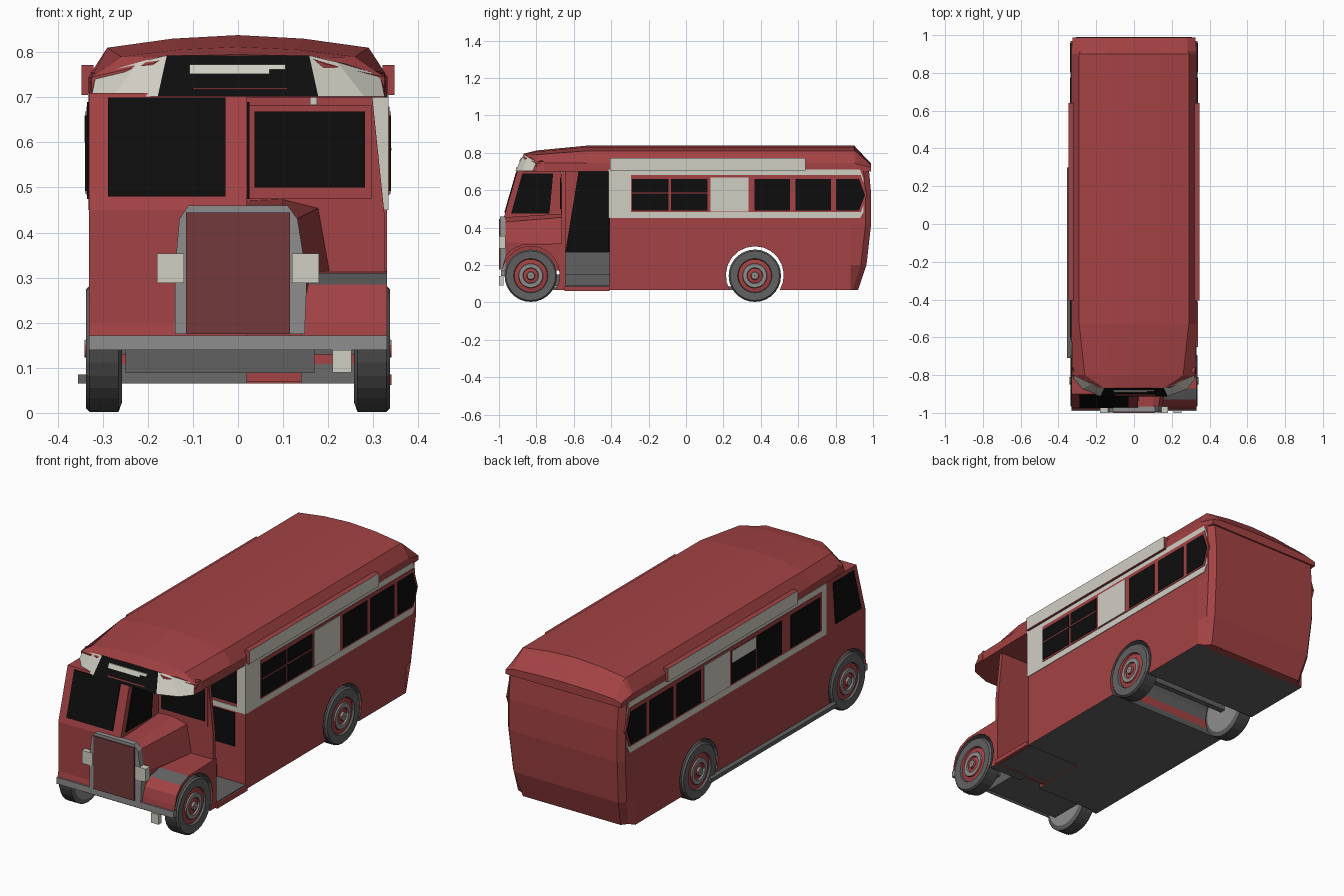
import bpy, bmesh, math
from mathutils import Vector

if "Cube" in bpy.data.objects:
    bpy.data.objects.remove(bpy.data.objects["Cube"])


def material(name, r, g, b):
    m = bpy.data.materials.new(name)
    m.diffuse_color = (r, g, b, 1)
    m.use_nodes = True
    m.node_tree.nodes["Principled BSDF"].inputs["Base Color"].default_value = m.diffuse_color
    return m


RED = material("body red", .37, .055, .058)
DARKRED = material("grille red", .17, .042, .043)
CREAM = material("cream", .63, .62, .55)
BLACK = material("glass black", .004, .004, .004)
GREY = material("dark grey", .12, .12, .12)
TREAD = material("tyre tread", .07, .07, .07)
STEEL = material("light grey", .27, .27, .27)


def loft(name, rings, mats, rule=None, closed=False):
    """Skin equal-length point rings, cap the ends, colour faces by rule."""
    bm = bmesh.new()
    vs = [[bm.verts.new(p) for p in ring] for ring in rings]
    n = len(rings[0])
    pairs = list(zip(vs, vs[1:])) + ([(vs[-1], vs[0])] if closed else [])
    for a, b in pairs:
        for i in range(n):
            j = (i + 1) % n
            bm.faces.new((a[i], a[j], b[j], b[i]))
    if not closed:
        bm.faces.new(vs[0])
        bm.faces.new(vs[-1])
    bmesh.ops.recalc_face_normals(bm, faces=bm.faces[:])
    if rule:
        bm.normal_update()
        for f in bm.faces:
            f.material_index = rule(f.calc_center_median(), f.normal)
    me = bpy.data.meshes.new(name)
    bm.to_mesh(me)
    bm.free()
    for m in (mats if isinstance(mats, list) else [mats]):
        me.materials.append(m)
    ob = bpy.data.objects.new(name, me)
    bpy.context.collection.objects.link(ob)
    return ob


def along_x(name, yz, x0, x1, mats, rule=None):
    return loft(name, [[(x, y, z) for y, z in yz] for x in (x0, x1)], mats, rule)


def along_y(name, xz, y0, y1, mats, rule=None):
    return loft(name, [[(x, y, z) for x, z in xz] for y in (y0, y1)], mats, rule)


def rect(a0, a1, z0, z1):
    return [(a0, z0), (a1, z0), (a1, z1), (a0, z1)]


def box(name, x0, x1, y0, y1, z0, z1, mat):
    return along_x(name, rect(y0, y1, z0, z1), x0, x1, mat)


def arch(cy, r=.155, a0=211, a1=-31, n=14):
    return [(cy + r * math.cos(math.radians(a0 + (a1 - a0) * i / n)),
             .145 + r * math.sin(math.radians(a0 + (a1 - a0) * i / n))) for i in range(n + 1)]


def under(c, n):  # grey undersides and wheel wells
    return 1 if abs(n.x) < .5 and c.z < .305 and (n.z < -.3 or -.9 < c.y < .6 and c.z > .07 and abs(n.y) < .99) else 0


FRONT, REAR = -.83, .368

# saloon with the rear wheel arch running through it
along_x("saloon", [(-.41, .065)] + arch(REAR) + [(.88, .065), (.88, .71), (-.41, .71)],
        -.33, .33, [RED, GREY], under)

# tapered tail
levels = [(.065, .92, .30), (.2, .965, .32), (.42, .99, .33), (.58, .99, .33), (.71, .978, .33)]
loft("tail", [[(-.33, .88, z), (.33, .88, z), (w, y - .03, z), (w - .025, y, z),
               (.025 - w, y, z), (-w, y - .03, z)] for z, y, w in levels], RED)

# half cab on the driver's side
along_x("cab", [(-.41, .065)] + arch(FRONT)[::-1][:-2] +
        [(-.975, .2), (-.975, .45), (-.90, .71), (-.41, .71)], -.33, .02, [RED, GREY], under)


def slope(z):
    return -.975 + .075 * (z - .45) / .26


loft("windscreen", [[(x, slope(z) + d, z) for x, z in rect(-.288, -.028, .48, .70)]
                    for d in (.004, -.005)], BLACK)
cab_glass = [(-.935, .475), (-.73, .475), (-.71, .69), (-.875, .69)]
along_x("cab_window_left", cab_glass, -.335, -.328, BLACK)
along_x("cab_window_right", cab_glass, .018, .025, BLACK)

# bulkhead beside the cab, with framed window
along_y("bulkhead", [(.02, .07), (.325, .07), (.325, .44), (.298, .70), (.02, .70)], -.665, -.645, RED)
along_y("bulkhead_frame", rect(.018, .296, .475, .682), -.669, -.664, RED)
along_y("bulkhead_window", rect(.037, .282, .50, .668), -.674, -.668, BLACK)
box("bulkhead_trim", .16, .175, -.672, -.664, .683, .70, CREAM)

# entrance recess
along_x("entrance_dark_wall", [(-.645, .27), (-.575, .70), (-.41, .70), (-.41, .27)], .018, .026, BLACK)
box("entrance_riser", .02, .11, -.645, -.41, .09, .27, GREY)
box("entrance_floor", .02, .33, -.645, -.41, .07, .09, GREY)
box("entrance_sill", .32, .34, -.65, -.41, .062, .085, RED)
box("entrance_corner_trim", .285, .334, -.415, -.409, .45, .71, CREAM)
box("entrance_rail", .06, .29, -.415, -.409, .45, .475, CREAM)
box("partition_window", .08, .28, -.415, -.409, .49, .68, BLACK)
box("partition_panel", .12, .27, -.415, -.409, .27, .44, BLACK)

# bonnet growing wider toward the bulkhead
loft("bonnet", [[(x, y, z) for x, z in sec] for y, sec in (
    (-.97, [(-.13, .17), (.145, .17), (.15, .32), (.13, .43), (.10, .455), (-.11, .455), (-.13, .42)]),
    (-.65, [(-.13, .17), (.165, .17), (.205, .315), (.18, .455), (.10, .475), (-.11, .465), (-.13, .42)]))], RED)
along_y("radiator_surround", [(-.14, .175), (.148, .175), (.153, .30), (.132, .43), (.11, .46),
                              (-.11, .46), (-.13, .43), (-.14, .32)], -.995, -.965, STEEL)
along_y("grille", rect(-.115, .115, .175, .445), -1.0, -.99, DARKRED)
for s in (-1, 1):
    box("headlight", s * .15 - .03, s * .15 + .03, -1.0, -.965, .288, .354, CREAM)
    box("headlight_bracket", s * .14 - .01, s * .14 + .01, -.97, -.95, .30, .33, GREY)

# front mudguard
along_x("front_mudguard", [(-.645, .065)] + arch(FRONT)[::-1][:-2] +
        [(-.978, .2), (-.965, .245), (-.93, .285), (-.87, .31), (-.645, .315)],
        .14, .33, [RED, GREY], under)
box("bumper", -.33, .33, -.99, -.965, .14, .172, STEEL)
box("fog_lamp", .21, .252, -1.0, -.975, .09, .14, CREAM)
box("chassis", -.25, .17, -.90, -.41, .088, .15, GREY)
box("running_rail", -.355, -.33, -.71, .30, .065, .085, GREY)

# roof: y, crown z, shoulder x and z, edge x and z
stations = [(-.868, .795, .16, .788, .19, .775), (-.80, .812, .26, .79, .325, .745),
            (-.53, .838, .29, .81, .332, .745), (.90, .838, .29, .81, .332, .745),
            (.915, .82, .285, .80, .332, .74), (.988, .745, .28, .735, .325, .722)]
loft("roof", [[(-e, y, .70), (-e, y, ez), (-s, y, sz), (-s * .5, y, c - (c - sz) * .28), (0, y, c),
               (s * .5, y, c - (c - sz) * .28), (s, y, sz), (e, y, ez), (e, y, .70)]
              for y, c, s, sz, e, ez in stations], RED)


def canopy_rule(c, n):  # black sign in the middle, cream at the corners
    if n.y > -.3 or abs(n.z) > .9:
        return 0
    return 2 if abs(c.x) < .1 else 1


# sloping canopy above the windscreen
loft("canopy", [[(-.33, -.76, z0), (-.325, -.82, z0), (-.28, -.875, z0), (-.178, -.912, z0),
                 (.178, -.912, z0), (.28, -.875, z0), (.325, -.82, z0), (.33, -.76, z0)]
                for z0 in (.702,)] +
     [[(-.325, -.76, .755), (-.315, -.80, .75), (-.22, -.845, .778), (-.158, -.868, .793),
       (.158, -.868, .793), (.22, -.845, .778), (.315, -.80, .75), (.325, -.76, .755)]],
     [RED, CREAM, BLACK], canopy_rule)


def sign_plate(name, x0, x1, z0, z1, mat):
    loft(name, [[(x, -.912 + .044 * (z - .702) / .091 + d, z) for x, z in rect(x0, x1, z0, z1)]
                for d in (.003, -.005)], mat)


sign_plate("destination_sign", -.108, .07, .752, .773, CREAM)
sign_plate("destination_sign_end", .07, .105, .762, .773, CREAM)
sign_plate("sign_strip", -.10, .11, .717, .721, RED)

# side bands, window frames and glass
for s, tag, y0 in ((1, "right", -.41), (-1, "left", -.655)):
    def plate(name, pts, t, mat):
        along_x(name + "_" + tag, pts, s * .328, s * (.33 + t), mat)

    plate("cream_band", [(y0, .45), (.93, .45), (.95, .485), (.95, .66), (.93, .71), (y0, .71)], .003, CREAM)
    f0 = -.295 if s > 0 else -.615
    plate("window_frame", [(f0, .483), (.935, .483), (.968, .575), (.935, .68), (f0, .68)], .006, RED)
    panes = [(.585, .775), (.365, .557), (-.08, .115), (-.29, -.093)]
    if s < 0:
        panes.append((-.60, -.36))
    for a, b in panes:
        plate("window", rect(a, b, .492, .66), .009, BLACK)
    plate("rear_window", [(.803, .492), (.925, .492), (.957, .575), (.925, .66), (.803, .66)], .009, BLACK)
    plate("cream_panel", rect(.13, .335, .487, .668), .009, CREAM)
    if s > 0:
        plate("window_bar", rect(-.29, .115, .582, .588), .011, RED)
    else:
        plate("half_panel", rect(-.08, .115, .60, .66), .011, CREAM)
    # fascia board along the roof edge: cream face, red ends
    along_x("fascia_" + tag, rect(-.405, .64, .705, .772), s * .32, s * .347, [CREAM, RED],
            lambda c, n: 0 if abs(n.x) > .5 else 1)

# wheels: lathe profile of radius, depth from the wheel's outer face
profile = [(.118, .08), (.14, .072), (.14, .008), (.132, 0), (.092, .002), (.088, .012), (.066, .008),
           (.063, .002), (.043, .002), (.04, .010), (.022, .006), (.019, -.004), (.002, -.004), (.002, .08)]


def wheel_rule(cy):
    def rule(c, n):
        r = math.hypot(c.y - cy, c.z - .145)
        if r > .136:
            return 1
        return 2 if .064 > r > .0415 or r < .0195 else 3 if r < .089 and n.x * c.x > 0 else 0
    return rule


for cy, tag in ((FRONT, "front"), (REAR, "rear")):
    for s in (-1, 1):
        n = 28
        rings = []
        for i in range(n):
            a = 2 * math.pi * i / n
            rings.append([(s * (.337 - d), cy + r * math.cos(a), .1425 + r * math.sin(a)) for r, d in profile])
        loft(tag + "_wheel", rings, [GREY, TREAD, STEEL, RED], wheel_rule(cy), closed=True)
    box(tag + "_axle", -.27, .27, cy - .015, cy + .015, .13, .16, GREY)
